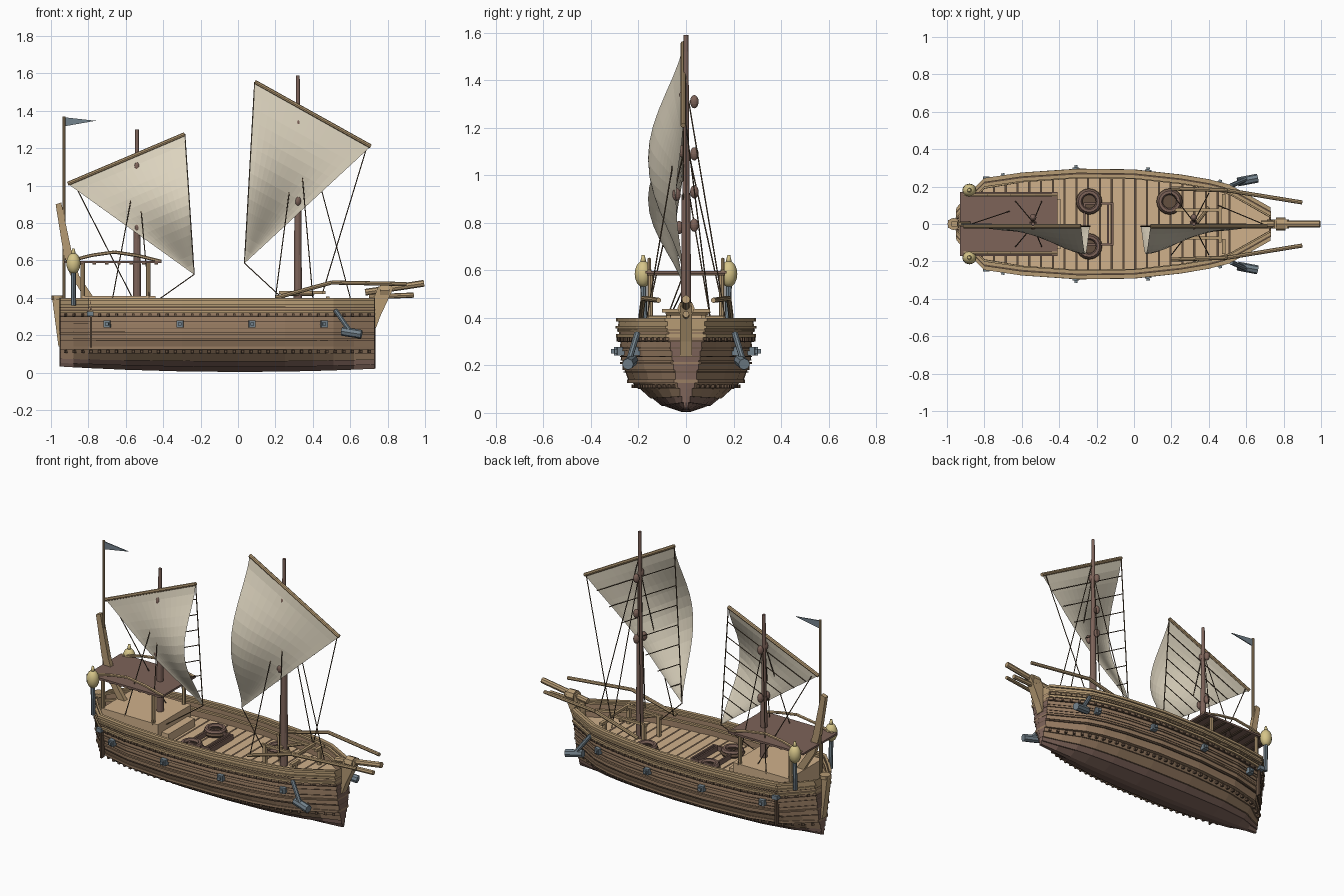
import bpy, bmesh, math
from mathutils import Matrix, Vector

if "Cube" in bpy.data.objects:
    bpy.data.objects.remove(bpy.data.objects["Cube"])


def material(name, hexcode):
    srgb = [int(hexcode[i:i + 2], 16) / 255 for i in (0, 2, 4)]
    color = [c / 12.92 if c < 0.04 else ((c + 0.055) / 1.055) ** 2.4 for c in srgb] + [1]
    mat = bpy.data.materials.new(name)
    mat.use_nodes = True
    mat.diffuse_color = color
    mat.node_tree.nodes["Principled BSDF"].inputs["Base Color"].default_value = color
    return mat


HULL = material("hull wood", "997d63")
TRIM = material("trim wood", "b69b74")
DECK = material("deck wood", "d0b18b")
BROWN = material("brown wood", "7d6359")
DARK = material("dark wood", "645040")
CLOTH = material("sail cloth", "dcd3be")
IRON = material("grey iron", "74838d")
BRASS = material("lantern yellow", "d6c589")
ROPE = material("rope", "63523f")


# ---- helpers ----
def finish(bm, name, *mats, mirror=False, smooth=False):
    bmesh.ops.recalc_face_normals(bm, faces=bm.faces)
    mesh = bpy.data.meshes.new(name)
    bm.to_mesh(mesh)
    bm.free()
    obj = bpy.data.objects.new(name, mesh)
    bpy.context.collection.objects.link(obj)
    for m in mats:
        mesh.materials.append(m)
    if mirror:
        obj.modifiers.new("mirror", "MIRROR").use_axis = (False, True, False)
    if smooth:
        mesh.polygons.foreach_set("use_smooth", [True] * len(mesh.polygons))


def box(bm, center, size, yaw=0):
    m = Matrix.Translation(center) @ Matrix.Rotation(yaw, 4, "Z") @ Matrix.Diagonal((*size, 1))
    bmesh.ops.create_cube(bm, size=1, matrix=m)


def rod(bm, path, r, r_end=None, sides=8):
    for p, q in zip(path, path[1:]):
        p, q = Vector(p), Vector(q)
        m = Matrix.Translation((p + q) / 2) @ (q - p).to_track_quat("Z", "Y").to_matrix().to_4x4()
        bmesh.ops.create_cone(bm, cap_ends=True, segments=sides, radius1=r,
                              radius2=r if r_end is None else r_end, depth=(q - p).length, matrix=m)


def ball(bm, center, size):
    m = Matrix.Translation(center) @ Matrix.Diagonal((*size, 1))
    bmesh.ops.create_uvsphere(bm, u_segments=12, v_segments=8, radius=1, matrix=m)


def prism(bm, outline, y0, y1):
    a, b = ([bm.verts.new((x, y, z)) for x, z in outline] for y in (y0, y1))
    bm.faces.new(a)
    bm.faces.new(b)
    for i in range(len(a)):
        bm.faces.new((a[i - 1], a[i], b[i], b[i - 1]))


# ---- hull lines: half breadth along the length, sharper towards the ends and the keel ----
PLAN = [(-.955, 0), (-.95, .075), (-.88, .155), (-.8, .235), (-.6, .264), (-.3, .284), (0, .28),
        (.25, .253), (.4, .228), (.51, .2), (.62, .14), (.73, .078), (.735, 0)]


def breadth(x, z=.385):
    sharp = .7 * (abs(x + .11) / .845) ** 5 * (1 - min(z, .385) / .385)
    for (x0, b0), (x1, b1) in zip(PLAN, PLAN[1:]):
        if x0 <= x <= x1:
            return (b0 + (b1 - b0) * (x - x0) / (x1 - x0)) * (1 - sharp)
    return 0


def yaw_at(x):
    return math.atan2(breadth(x + .01) - breadth(x - .01), .02)


def loft(name, section, closed, mats, rule=lambda z, end: 0):
    bm = bmesh.new()
    rows = []
    for x, b in PLAN:
        row = []
        for z, f, off in section:
            rise = .024 * (x / .85) ** 2 * max(0, 1 - z / .12)
            y = max(0, breadth(x, z) * f + off) if b else 0
            row.append(bm.verts.new((x, y, z + rise)))
        rows.append(row)
    for i in range(len(rows) - 1):
        for j in range(0 if closed else 1, len(section)):
            face = bm.faces.new((rows[i][j - 1], rows[i][j], rows[i + 1][j], rows[i + 1][j - 1]))
            face.material_index = rule((section[j - 1][0] + section[j][0]) / 2, i in (0, len(rows) - 2))
    finish(bm, name, *mats, mirror=True)


# Overlapping strakes, then the inside of the bulwark
STRAKES = [(.004, .04), (.03, .34), (.06, .5), (.1, .68), (.14, .83), (.18, .91), (.22, .94),
           (.26, .96), (.3, .97), (.34, .99), (.385, 1)]
section = [(.004, 0, 0)]
for (z0, f0), (z1, f1) in zip(STRAKES, STRAKES[1:]):
    section += [(z0, f0, .008), (z1, f1, 0)]
section += [(.385, 1, -.022), (.28, .97, -.022)]
loft("hull", section, False, (HULL, BROWN, TRIM),
     lambda z, end: 1 if z < .06 or (end and z < .3) else 2 if z > .34 else 0)

# Rails and wales along the sides, with dark seams between them
BANDS = [("cap_rail", .385, .4, 1, -.012, .011, TRIM), ("cap_groove", .383, .388, 1, -.02, -.01, DARK),
         ("inner_cap_rail", .383, .393, 1, -.036, -.019, TRIM),
         ("upper_rail", .355, .366, 1, -.01, .012, TRIM),
         ("gun_wale", .318, .332, .98, -.01, .016, TRIM), ("stud_strip", .298, .306, .97, -.01, .011, DARK),
         ("middle_wale", .205, .215, .93, -.01, .014, HULL), ("lower_wale", .125, .14, .82, -.01, .015, HULL),
         ("inner_rail", .34, .352, 1, -.04, -.01, TRIM)]
for i, (z, f) in enumerate(((.346, .99), (.272, .963), (.235, .948), (.17, .895))):
    BANDS.append((f"dark_seam_{i}", z, z + .004, f, -.01, .0085, DARK))
for name, z0, z1, f, inner, outer, mat in BANDS:
    loft(name, [(z0, f, inner), (z0, f, outer), (z1, f, outer), (z1, f, inner)], True, (mat,))

# Rows of studs, corner straps and side plates
bm = bmesh.new()
for i in range(37):
    x = -.92 + i * .045
    for z, f in ((.112, .75), (.309, .97)):
        box(bm, (x, breadth(x, z) * f + .009, z), (.014, .016, .016), yaw_at(x))
box(bm, (-.785, breadth(-.785, .26) + .002, .26), (.01, .03, .25))
finish(bm, "side_studs", DARK, mirror=True)
bm = bmesh.new()
box(bm, (-.79, breadth(-.79), .315), (.035, .036, .025))
for x in (-.7, -.31, .075, .46):
    box(bm, (x, breadth(x, .26) + .004, .26), (.036, .03, .036), yaw_at(x))
    box(bm, (x, breadth(x, .26) + .02, .26), (.018, .022, .018), yaw_at(x))
finish(bm, "side_plates", IRON, mirror=True)

# Deck planks lying across a dark base, and a plain foredeck
for name, z, start, count, gap, mat in (("deck_base", .29, -.935, 26, 0, DARK),
                                        ("deck_planks", .3, -.935, 23, .006, DECK),
                                        ("foredeck", .302, .514, 4, 0, DECK)):
    bm = bmesh.new()
    for i in range(count):
        x0 = start + i * .063
        x1 = min(x0 + .063 - gap, .725)
        w0, w1 = (max(.01, breadth(x) - .022) for x in (x0, x1))
        bm.faces.new([bm.verts.new((x, y, z)) for x, y in ((x0, -w0), (x1, -w1), (x1, w1), (x0, w0))])
    finish(bm, name, mat)

# Stem, sternpost and stern fin
bm = bmesh.new()
prism(bm, [(.71, .24), (.738, .24), (.76, .3), (.83, .45), (.82, .465), (.75, .46), (.71, .36)], -.025, .025)
prism(bm, [(-.995, .41), (-.955, .41), (-.93, .14), (-.96, .14)], -.022, .022)
rod(bm, [(-.965, 0, .39), (-.965, 0, .412)], .032, sides=12)
prism(bm, [(-.975, .9), (-.945, .91), (-.89, .65), (-.85, .52), (-.77, .4), (-.82, .4), (-.9, .53), (-.935, .65)],
      -.014, .014)
finish(bm, "stem_and_stern_timbers", TRIM)

# Bowsprit and side booms
bm = bmesh.new()
rod(bm, [(.68, 0, .43), (.995, 0, .478)], .018)
rod(bm, [(.7, 0, .405), (.94, 0, .415)], .014)
rod(bm, [(.76, 0, .44), (.81, 0, .44)], .036)
for s in (-1, 1):
    rod(bm, [(.2, s * .19, .4), (.5, s * .18, .482), (.9, s * .115, .474)], .011)
finish(bm, "bowsprit_and_booms", TRIM)

# Bitts and rack around the main mast
bm = bmesh.new()
for s in (-1, 1):
    box(bm, (.34, s * .075, .43), (.24, .014, .016))
    box(bm, (.48, s * .12, .4), (.02, .08, .016))
    box(bm, (.48, s * .12, .35), (.02, .02, .1))
    box(bm, (.24, s * .075, .36), (.02, .02, .15))
rod(bm, [(.27, -.08, .42), (.4, .09, .42)], .01)
box(bm, (.46, 0, .43), (.016, .2, .016))
finish(bm, "mast_rack", TRIM)

# Hatch and coiled ropes on deck
bm = bmesh.new()
for y in (-.11, .11):
    box(bm, (-.19, y, .315), (.16, .01, .03))
for x in (-.265, -.14, -.115):
    box(bm, (x, 0, .315), (.01, .22, .03))
finish(bm, "hatch_frame", BROWN)
for i, (x, y) in enumerate(((-.24, .12), (-.24, -.12), (.19, .12))):
    for k, (radius, z) in enumerate(((.056, .312), (.05, .328))):
        bpy.ops.mesh.primitive_torus_add(location=(x, y, z), major_radius=radius, minor_radius=.014,
                                         major_segments=16, minor_segments=6)
        bpy.context.object.name = f"rope_coil_{i}_{k}"
        bpy.context.object.data.materials.append(BROWN if k else DARK)
    bm = bmesh.new()
    rod(bm, [(x, y, .3), (x, y, .31)], .05, sides=16)
    finish(bm, f"coil_center_{i}", DARK)

# Cabin, roof, roof posts and rafters
bm = bmesh.new()
box(bm, (-.635, 0, .355), (.39, .33, .11))
box(bm, (-.42, 0, .325), (.06, .26, .05))
finish(bm, "cabin", DECK)
bm = bmesh.new()
box(bm, (-.67, 0, .592), (.52, .34, .012))
finish(bm, "cabin_roof", BROWN)
bm = bmesh.new()
for s in (-1, 1):
    rod(bm, [(-.91, s * .155, .595), (-.78, s * .155, .628), (-.66, s * .155, .645), (-.53, s * .155, .625),
             (-.41, s * .155, .595)], .009, sides=6)
    for x in (-.83, -.48):
        rod(bm, [(x, s * .15, .3), (x, s * .15, .587)], .012)
finish(bm, "roof_posts_and_rafters", TRIM)
bm = bmesh.new()
for i in range(8):
    box(bm, (-.9 + i * .066, 0, .583), (.018, .33, .008))
finish(bm, "roof_slats", DARK)

# Stern lanterns on iron posts
bm, iron = bmesh.new(), bmesh.new()
ball(bm, (-.88, .18, .585), (.038, .036, .056))
rod(bm, [(-.88, .18, .63), (-.88, .18, .665)], .014, .006)
rod(iron, [(-.88, .175, .36), (-.88, .18, .54)], .013)
finish(bm, "lanterns", BRASS, mirror=True, smooth=True)

# Anchors hung beside the bow
rod(iron, [(.52, .205, .335), (.6, .24, .22)], .013)
rod(iron, [(.555, .225, .222), (.66, .245, .205)], .024)
finish(iron, "lantern_posts_and_anchors", IRON, mirror=True)

# Flag and its pole
bm = bmesh.new()
rod(bm, [(-.93, 0, .38), (-.93, 0, 1.37)], .008)
finish(bm, "flag_pole", TRIM)
bm = bmesh.new()
prism(bm, [(-.925, 1.365), (-.76, 1.347), (-.925, 1.318)], -.003, .003)
finish(bm, "flag", IRON)


# ---- masts, yards, sails and rigging ----
def rig(name, mast_x, base_top, top, peak, low, tack, blocks, stays):
    bm = bmesh.new()
    rod(bm, [(mast_x, 0, .29), (mast_x, 0, base_top)], .023, .018, 12)
    rod(bm, [(mast_x, 0, base_top), (mast_x, 0, top)], .015, .01, 12)
    for y, z in blocks:
        ball(bm, (mast_x, y, z), (.018, .018, .028))
    finish(bm, name + "_mast", BROWN)
    A, B, C = (Vector((x, -.012, z)) for x, z in (peak, low, tack))
    bm = bmesh.new()
    rod(bm, [A, B], .011)
    finish(bm, name + "_yard", TRIM)

    # Triangular sail, fullest along its free edge
    def on_sail(t, s):
        p = A.lerp(B, t).lerp(C, s)
        p.y -= .148 * math.sin(math.pi * s) ** 1.5 * (.6 + .4 * math.cos(math.pi * t)) if 0 < s < 1 else 0
        return p

    n = 14
    bm = bmesh.new()
    grid = [[bm.verts.new(on_sail(i / n, j / n)) for j in range(n + 1)] for i in range(n + 1)]
    for i in range(n):
        for j in range(n):
            bm.faces.new((grid[i][j], grid[i + 1][j], grid[i + 1][j + 1], grid[i][j + 1]))
    bmesh.ops.remove_doubles(bm, verts=bm.verts, dist=.0005)
    finish(bm, name + "_sail", CLOTH)

    # Straight ropes behind the sail and stays
    bm = bmesh.new()
    rod(bm, [A, C], .0035, sides=5)
    for k in range(1, 8):
        rod(bm, [A.lerp(C, k / 8), B.lerp(C, k / 8)], .0028, sides=5)
    for start, end in stays:
        rod(bm, [start, end], .003, sides=5)
    finish(bm, name + "_rigging", ROPE)


def shrouds(x, high, aft, fore):
    return [((x, s * .01, high), (x + d, s * .165, .4)) for d in (aft, fore) for s in (-1, 1)]


rig("main", .32, .92, 1.59, (.09, 1.555), (.71, 1.21), (.035, .585),
    [(.035, 1.31), (.035, 1.09), (.035, .93), (-.04, .92), (-.012, 1.33)],
    shrouds(.32, 1.32, -.12, .08) + [((.69, 0, 1.21), (.45, .1, .42)), ((.32, 0, 1.45), (.6, 0, .4)),
                                     ((.035, -.01, .585), (.235, -.08, .4))])
rig("mizzen", -.54, .79, 1.3, (-.285, 1.275), (-.91, 1.01), (-.235, .525),
    [(.035, 1.09), (.035, .79), (-.03, .78), (-.012, 1.1)],
    shrouds(-.54, 1.1, -.13, .065) + [((-.87, 0, 1), (-.57, .1, .41)), ((-.235, -.01, .525), (-.44, -.08, .38))])
